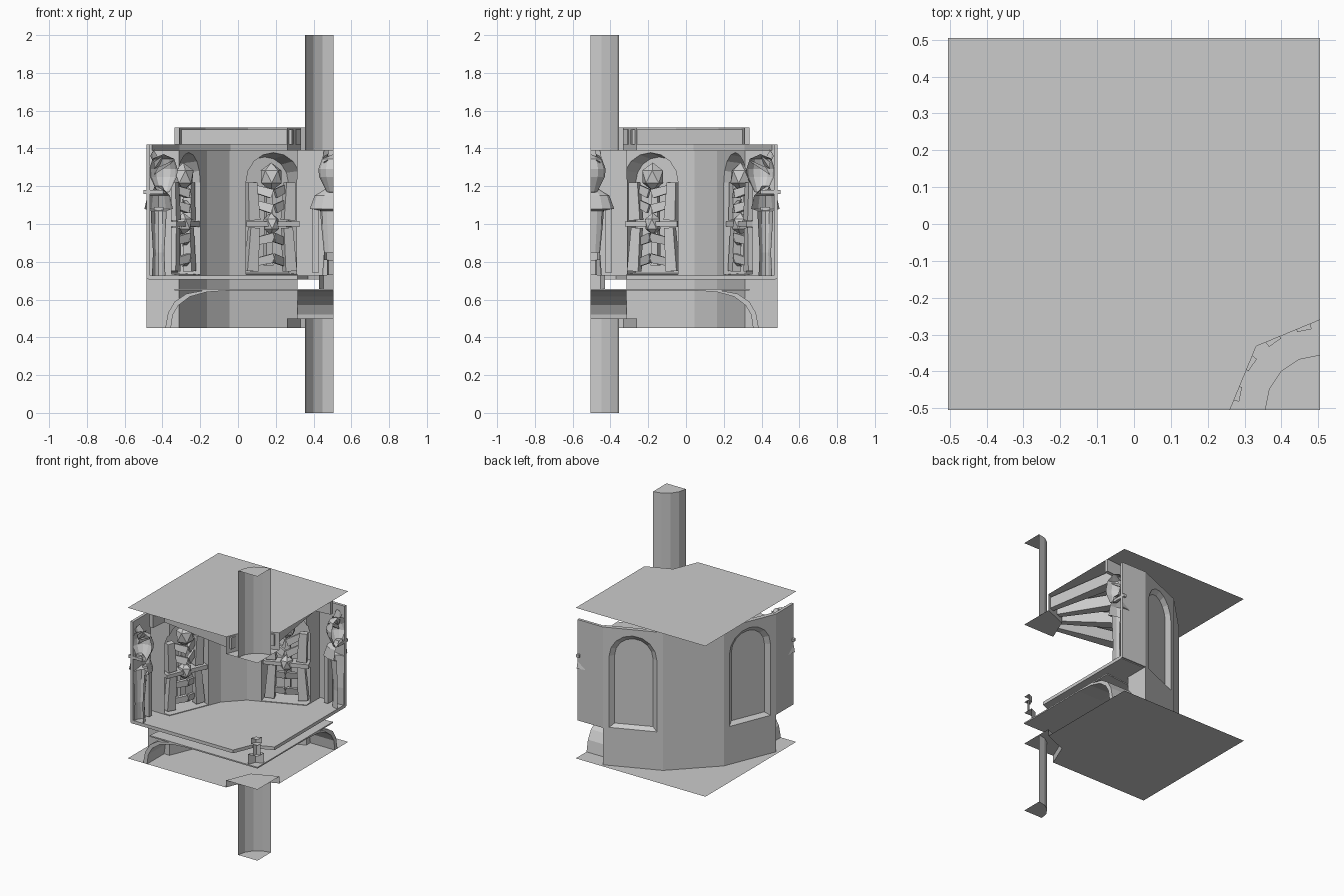
import bpy, bmesh
from math import sin, cos, pi, radians
from mathutils import Vector, Matrix

if "Cube" in bpy.data.objects:
    bpy.data.objects.remove(bpy.data.objects["Cube"])


# The tower axis is the cell corner; u runs to -x, v runs to +y.
def P(u, v, z, swap=False):
    if swap:
        u, v = v, u
    return Vector((0.505 - u, -0.505 + v, z))


def add(name, verts, faces):
    me = bpy.data.meshes.new(name)
    me.from_pydata([tuple(v) for v in verts], [], faces)
    bm = bmesh.new()
    bm.from_mesh(me)
    bmesh.ops.remove_doubles(bm, verts=bm.verts, dist=1e-4)
    bmesh.ops.recalc_face_normals(bm, faces=bm.faces)
    bm.to_mesh(me)
    bm.free()
    ob = bpy.data.objects.new(name, me)
    bpy.context.collection.objects.link(ob)
    return ob


def loft(name, a, b):
    n = len(a)
    faces = [tuple(range(n)), tuple(range(n, 2 * n))]
    faces += [(i, (i + 1) % n, n + (i + 1) % n, n + i) for i in range(n)]
    return add(name, a + b, faces)


def prism(name, uv, z0, z1, swap=False):
    return loft(name, [P(u, v, z0, swap) for u, v in uv], [P(u, v, z1, swap) for u, v in uv])


def arc(r, n):
    return [(r * sin(i * pi / 2 / n), r * cos(i * pi / 2 / n)) for i in range(n + 1)]


def quarter_shell(name, r, n, z0, z1, cap_low, cap_high):
    # curved side only, open on the two cell boundaries
    a = arc(r, n)
    m = n + 1
    vs = [P(u, v, z) for z in (z0, z1) for u, v in a] + [P(0, 0, z0), P(0, 0, z1)]
    fs = [(i, i + 1, m + i + 1, m + i) for i in range(n)]
    if cap_low:
        fs.append(tuple(range(m)) + (2 * m,))
    if cap_high:
        fs.append(tuple(range(m, 2 * m)) + (2 * m + 1,))
    add(name, vs, fs)


def local(t, s, r, z):
    # s sideways, r outward along the direction t
    return P(r * sin(t) + s * cos(t), r * cos(t) - s * sin(t), z)


def arch(t, r, hw, z0, spring):
    pts = [(-hw, z0), (hw, z0)]
    pts += [(hw * cos(i * pi / 8), spring + hw * sin(i * pi / 8)) for i in range(9)]
    return [local(t, s, r, z) for s, z in pts]


def cut(ob, cutter):
    m = ob.modifiers.new("cut", 'BOOLEAN')
    m.operation, m.solver, m.object = 'DIFFERENCE', 'EXACT', cutter
    bpy.context.view_layer.objects.active = ob
    bpy.ops.object.modifier_apply(modifier=m.name)
    bpy.data.objects.remove(cutter)


def bone(name, t, p, q, w, d):
    # flat bar between two (s, r, z) points in a niche
    a, b = local(t, *p), local(t, *q)
    out = (local(t, 0, 1, 0) - local(t, 0, 0, 0))
    side = (b - a).cross(out).normalized()
    ring = [side * w + out * d, side * -w + out * d, side * -w - out * d, side * w - out * d]
    loft(name, [a + k for k in ring], [b + k * 0.8 for k in ring])


def blob(name, center, size, t):
    bm = bmesh.new()
    bmesh.ops.create_icosphere(bm, subdivisions=1, radius=1)
    me = bpy.data.meshes.new(name)
    bm.to_mesh(me)
    bm.free()
    ob = bpy.data.objects.new(name, me)
    ob.matrix_world = Matrix.Translation(center) @ Matrix.Rotation(t, 4, 'Z') @ Matrix.Diagonal((*size, 1))
    bpy.context.collection.objects.link(ob)


# Quarter poles and the octagonal collars round them
quarter_shell("lower_pole", 0.15, 4, 0, 0.5, True, False)
quarter_shell("upper_pole", 0.15, 4, 1.39, 2.0, False, True)
quarter_shell("lower_collar", 0.245, 2, 0.45, 0.5, False, True)
quarter_shell("upper_collar", 0.245, 2, 1.39, 1.51, True, False)

# Flat cell plates with the octagonal hole
for name, z in (("lower_plate", 0.45), ("upper_plate", 1.51)):
    a = arc(0.245, 2)
    vs = [P(u, v, z) for u, v in a] + [P(1.01, 0, z), P(1.01, 1.01, z), P(0, 1.01, z)]
    add(name, vs, [(0, 1, 4, 5), (1, 2, 3, 4)])

# Thick wall between the two axis bays, with niches cut from both sides
wall = prism("niche_wall", [(0.197, 0.99), (0.561, 0.84), (0.84, 0.561), (0.99, 0.197),
                            (0.818, 0.19), (0.669, 0.549), (0.549, 0.669), (0.19, 0.818)], 0.45, 1.39)
for t in (radians(22.5), radians(67.5)):
    for r0, w0, r1, w1 in ((0.79, 0.165, 0.95, 0.135), (1.01, 0.18, 0.965, 0.125)):
        cut(wall, loft("cutter", arch(t, r0, w0, 0.73 if r0 < 1 else 0.70, 1.22),
                       arch(t, r1, w1, 0.74, 1.22)))

# Rim on the wall top
prism("wall_rim", [(0.197, 0.99), (0.561, 0.84), (0.84, 0.561), (0.99, 0.197),
                   (0.96, 0.19), (0.815, 0.545), (0.545, 0.815), (0.19, 0.96)], 1.39, 1.42)

# Ceiling ring and radial beams
band = [(0.84 * sin(k), 0.84 * cos(k)) for k in (0, pi / 16, 3 * pi / 16, 5 * pi / 16, 7 * pi / 16, pi / 2)]
prism("ceiling_ring", band + [(u * 0.97, v * 0.97) for u, v in band[::-1]], 1.42, 1.51)
for i in range(4):
    t = radians(11.25 + 22.5 * i)
    sec = [(-0.02, 0.22), (0.02, 0.22), (0.045, 0.82), (-0.045, 0.82)]
    loft("ceiling_beam", [local(t, s, r, 1.42) for s, r in sec], [local(t, s, r, 1.5) for s, r in sec])

# Floor and raised deck
inner = [(0, 0.84), (0.19, 0.818), (0.549, 0.669), (0.669, 0.549), (0.818, 0.19), (0.84, 0)]
prism("floor", [(0, 0)] + inner, 0.648, 0.657)
prism("deck", inner + arc(0.19, 2)[::-1], 0.705, 0.728)

# Central post
for r, z0, z1 in ((0.075, 0.655, 0.73), (0.035, 0.73, 0.81), (0.05, 0.81, 0.85)):
    quarter_shell("center_post", r, 2, z0, z1, True, True)

cove = [(0.89, 0.45), (0.875, 0.53), (0.84, 0.59), (0.78, 0.63), (0.68, 0.65), (0.55, 0.656)]
back = [(0.55, 0.648), (0.67, 0.64), (0.76, 0.615), (0.82, 0.57), (0.85, 0.52), (0.86, 0.45)]
body = [(0.0, 0.72), (0.06, 0.72), (0.05, 0.85), (0.065, 1.0), (0.07, 1.07), (0.125, 1.08),
        (0.10, 1.15), (0.05, 1.18), (0.035, 1.2), (0.0, 1.2)]
head = [(0.0, 1.16), (0.035, 1.17), (0.05, 1.2), (0.075, 1.25), (0.08, 1.29), (0.06, 1.345), (0.0, 1.37)]


def half_lathe(name, prof, r, depth, swap, n=6):
    vs, fs, m = [], [], len(prof)
    for i in range(n + 1):
        a = pi * i / n
        vs += [P(k * sin(a), r + k * depth * cos(a), z, swap) for k, z in prof]
    for i in range(n):
        for j in range(m - 1):
            fs.append((i * m + j, i * m + j + 1, (i + 1) * m + j + 1, (i + 1) * m + j))
    add(name, vs, fs)


for swap in (False, True):
    # Axis bay: thin outer panel, door cove below, standing figure inside
    prism("bay_panel", [(0, 0.99), (0.197, 0.99), (0.197, 0.97), (0, 0.97)], 0.71, 1.42, swap)
    prism("bay_sill", [(0, 0.98), (0.19, 0.98), (0.19, 0.81), (0, 0.81)], 0.705, 0.728, swap)
    prof = cove + back
    loft("door_cove", [P(0, r, z, swap) for r, z in prof], [P(0.19, r, z, swap) for r, z in prof])
    half_lathe("figure_robe", body, 0.925, 0.6, swap)
    half_lathe("figure_head", head, 0.9, 0.95, swap)
    for k in range(3):
        z = 1.3 + 0.03 * k
        loft("figure_crest", [P(0.02, 0.93 + 0.02 * k, z, swap), P(0.06, 0.92, z - 0.02, swap), P(0.03, 0.95, z - 0.04, swap)],
             [P(0.03, 0.84 + 0.05 * k, z + 0.04, swap), P(0.05, 0.85 + 0.05 * k, z + 0.03, swap), P(0.03, 0.86 + 0.05 * k, z + 0.02, swap)])
    prism("figure_arm", [(0.08, 0.95), (0.11, 0.95), (0.11, 0.9), (0.08, 0.9)], 0.74, 1.09, swap)
    prism("figure_pin", [(0, 1.005), (0.02, 1.005), (0.02, 0.9), (0, 0.9)], 1.16, 1.18, swap)

    # Niche figure made of broad flat bars
    t = radians(67.5 if swap else 22.5)
    blob("niche_head", local(t, 0, 0.86, 1.25), (0.065, 0.06, 0.075), t)
    blob("niche_hip", local(t, 0, 0.86, 1.0), (0.045, 0.05, 0.06), t)
    bone("niche_spine", t, (0, 0.9, 0.78), (0, 0.9, 1.24), 0.02, 0.02)
    bone("niche_shelf", t, (-0.15, 0.87, 1.0), (0.15, 0.87, 1.0), 0.015, 0.04)
    for s in (-1, 1):
        bone("niche_arm", t, (s * 0.1, 0.87, 1.02), (s * 0.11, 0.87, 1.22), 0.032, 0.025)
        bone("niche_leg", t, (s * 0.11, 0.87, 0.75), (s * 0.095, 0.87, 0.98), 0.032, 0.025)
        for z in (1.08, 1.16):
            bone("niche_rib", t, (s * 0.01, 0.83, z), (s * 0.11, 0.9, z + 0.035), 0.024, 0.012)
        for z in (0.79, 0.9):
            bone("niche_strap", t, (0, 0.83, z + 0.03), (s * 0.11, 0.9, z), 0.024, 0.012)
